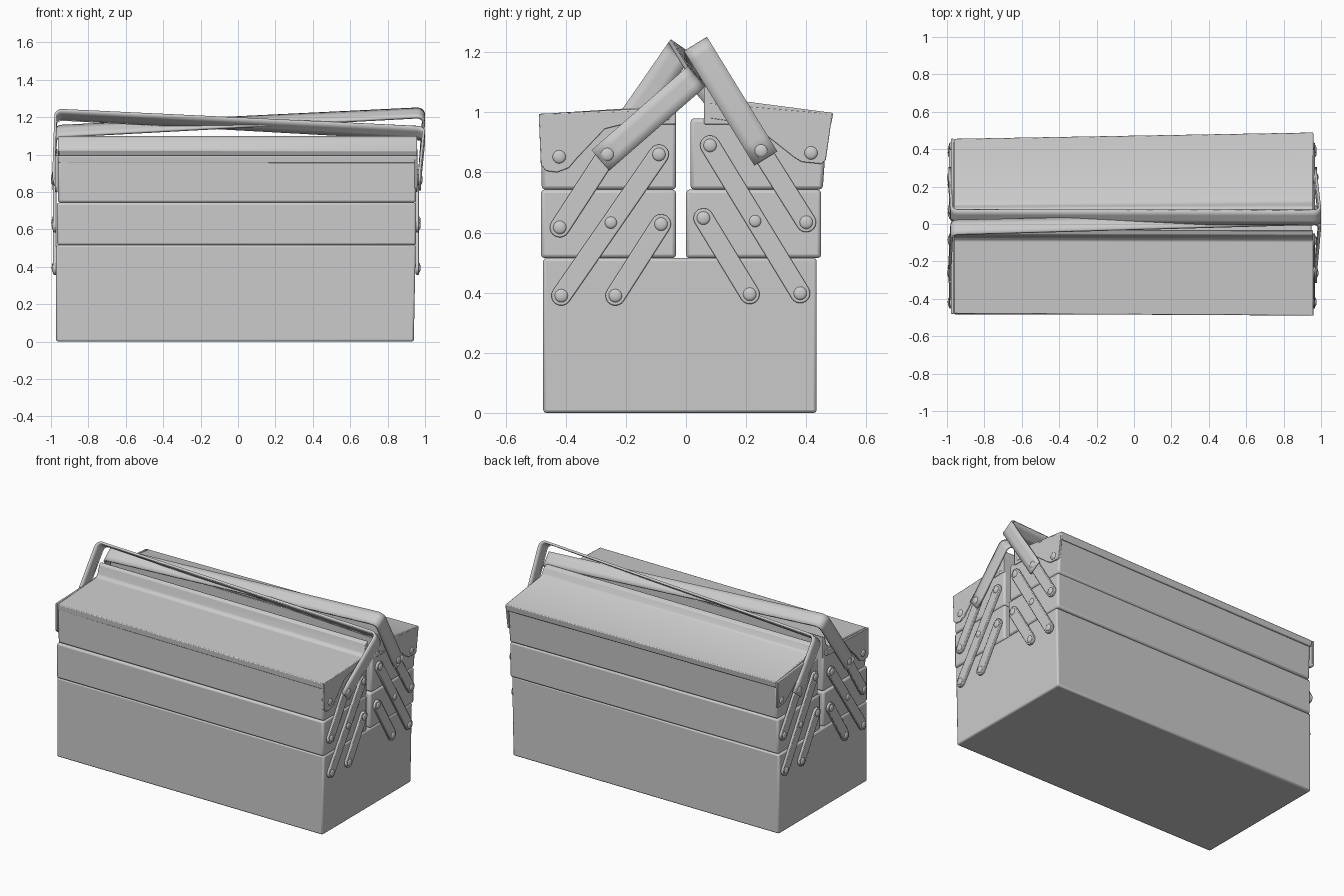
import bpy, bmesh, math
from mathutils import Vector

if "Cube" in bpy.data.objects:
    bpy.data.objects.remove(bpy.data.objects["Cube"])


def finish(ob, bevel):
    if bevel:
        m = ob.modifiers.new("soft_edges", 'BEVEL')
        m.width, m.segments, m.limit_method = bevel, 2, 'ANGLE'
    bpy.ops.object.select_all(action='DESELECT')
    ob.select_set(True)
    bpy.context.view_layer.objects.active = ob
    bpy.ops.object.shade_smooth_by_angle(angle=math.radians(35))


def make(name, bm, bevel=0):
    bmesh.ops.recalc_face_normals(bm, faces=bm.faces)
    me = bpy.data.meshes.new(name)
    bm.to_mesh(me)
    bm.free()
    ob = bpy.data.objects.new(name, me)
    bpy.context.collection.objects.link(ob)
    finish(ob, bevel)
    return ob


def loft(name, x0, x1, left, right=None, bevel=0.0):
    """Prism along x between two (y, z) outlines."""
    bm = bmesh.new()
    a = [bm.verts.new((x0, y, z)) for y, z in left]
    b = [bm.verts.new((x1, y, z)) for y, z in (right or left)]
    bm.faces.new(a)
    bm.faces.new(b[::-1])
    for i in range(len(a)):
        j = (i + 1) % len(a)
        bm.faces.new((a[i], b[i], b[j], a[j]))
    return make(name, bm, bevel)


def capsule(p, q, r, n=10):
    p, q = Vector(p), Vector(q)
    ang = math.atan2(q.y - p.y, q.x - p.x)
    pts = []
    for c, start in ((q, ang - math.pi / 2), (p, ang + math.pi / 2)):
        for i in range(n + 1):
            t = start + math.pi * i / n
            pts.append((c.x + r * math.cos(t), c.y + r * math.sin(t)))
    return pts


def rect(y0, y1, z0, z1, flare=0):
    # flare pushes the outer top edge away from the centre gap
    if y0 < -0.1:
        return [(y0, z0), (y1, z0), (y1, z1), (y0 - flare, z1)]
    return [(y0, z0), (y1, z0), (y1 + flare, z1), (y0, z1)]


# Base box, slightly flared at the right end
base = loft("base_box", -0.972, 0.95,
            [(-0.475, 0), (0.435, 0), (0.435, 0.515), (-0.475, 0.515)], bevel=0.01)
for v in base.data.vertices:
    if v.co.z < 0.1 and v.co.x > 0:
        v.co.x = 0.94

# Stacked trays on both sides of the gap
loft("front_middle_tray", -0.968, 0.952, rect(-0.483, -0.033, 0.515, 0.743), bevel=0.012)
loft("back_middle_tray", -0.968, 0.952, rect(0.0, 0.435, 0.515, 0.743),
     rect(0.0, 0.45, 0.515, 0.743), bevel=0.012)
loft("front_upper_tray", -0.962, 0.952, rect(-0.475, -0.033, 0.743, 0.98, 0.003),
     rect(-0.48, -0.033, 0.743, 0.98, 0.003), bevel=0.012)
loft("back_upper_tray", -0.962, 0.952, rect(0.015, 0.435, 0.743, 0.98, 0.008),
     rect(0.015, 0.455, 0.743, 0.98, 0.017), bevel=0.012)

# Lids: rim, gently sloping panel, stepped ridge by the gap
loft("front_lid", -0.962, 0.958,
     [(-0.478, 0.955), (-0.48, 0.995), (-0.09, 1.02), (-0.072, 1.035),
      (-0.055, 1.09), (-0.033, 1.10), (-0.033, 0.96)],
     [(-0.487, 0.955), (-0.49, 0.995), (-0.09, 1.015), (-0.075, 1.03),
      (-0.06, 1.09), (-0.033, 1.10), (-0.033, 0.96)], bevel=0.005)
loft("back_lid", -0.962, 0.958,
     [(0.452, 0.955), (0.456, 0.995), (0.115, 1.04), (0.1, 1.05),
      (0.085, 1.09), (0.06, 1.10), (0.06, 0.96)],
     [(0.482, 0.955), (0.49, 0.998), (0.13, 1.045), (0.115, 1.055),
      (0.095, 1.09), (0.06, 1.10), (0.06, 0.96)], bevel=0.005)

# Parts of both ends: (inner face x, outward direction, name)
FRONT_PIVOT, BACK_PIVOT = (-0.262, 0.86), (0.25, 0.872)
LINKS = [((-0.415, 0.39), (-0.09, 0.86)), ((-0.235, 0.39), (-0.083, 0.628)),
         ((-0.42, 0.617), FRONT_PIVOT), ((0.38, 0.398), (0.08, 0.89)),
         ((0.212, 0.395), (0.058, 0.648)), ((0.4, 0.634), BACK_PIVOT)]
RIVETS = [(-0.422, 0.852), (0.416, 0.865)]
MID_RIVETS = [(-0.25, 0.633), (0.23, 0.638)]
FLANGES = {"front": ([(-0.49, 0.995), (-0.483, 0.825), (-0.465, 0.805), (-0.43, 0.80),
                      (-0.39, 0.815), (-0.36, 0.85), (-0.27, 0.945), (-0.19, 0.965),
                      (-0.05, 0.975), (-0.05, 1.01)], -0.01),
           "back": ([(0.487, 0.995), (0.465, 0.84), (0.45, 0.828), (0.385, 0.835),
                     (0.36, 0.85), (0.24, 0.945), (0.18, 0.965), (0.08, 0.98),
                     (0.08, 1.03)], 0.03)}


def plate(name, face, s, d0, d1, outline, bevel=0.0):
    xs = sorted((face + s * d0, face + s * d1))
    loft(name, xs[0], xs[1], outline, bevel=bevel)


def rivet(name, x, s, p, r=0.022):
    bm = bmesh.new()
    bmesh.ops.create_uvsphere(bm, u_segments=16, v_segments=8, radius=1)
    for v in bm.verts:
        v.co = (x + s * 0.008 * v.co.z, p[0] + r * v.co.x, p[1] + r * v.co.y)
    make(name, bm)


for face, s, side in ((0.948, 1, "right"), (-0.968, -1, "left")):
    for which, (outline, shift) in FLANGES.items():
        if s < 0:    # the left end is slightly narrower
            lim = 0.456 if which == "back" else 0.48
            outline = [(max(-lim, min(lim, y)), z) for y, z in outline]
        plate(f"{which}_lid_flange_{side}", face, s, -0.004, 0.011, outline, 0.003)
    for i, (p, q) in enumerate(LINKS):
        plate(f"link_arm_{side}_{i}", face, s, 0.002, 0.02, capsule(p, q, 0.033), 0.004)
        rivet(f"link_rivet_{side}_{i}a", face + s * 0.02, s, p)
        rivet(f"link_rivet_{side}_{i}b", face + s * 0.02, s, q)
    for i, p in enumerate(MID_RIVETS):
        rivet(f"middle_rivet_{side}_{i}", face + s * 0.02, s, p, 0.02)
    for i, p in enumerate(RIVETS):
        rivet(f"lid_rivet_{side}_{i}", face + s * 0.011, s, p)


def handle(name, pivot, top_left, top_right, half=0.045):
    """Flat strap bent into a U; its grip twists from one end to the other."""
    piv = Vector(pivot)
    rows = []

    def end(top, foot_x, top_x, s):
        top = Vector(top)
        d = (top - piv).normalized()
        w = Vector((d.y, -d.x)) * half
        r, out = 0.035, []
        out.append((foot_x, piv - d * 0.03, w))
        out.append((foot_x, piv + d * 0.04, w))
        out.append((top_x, top - d * r, w))
        for i in range(1, 6):
            t = math.pi / 2 * i / 5
            out.append((top_x - s * r * (1 - math.cos(t)), top - d * r * (1 - math.sin(t)), w))
        return out

    L = end(top_left, -0.985, -0.975, -1)
    R = end(top_right, 0.972, 0.993, 1)
    a, b = L[-1], R[-1]
    rows = L + [(a[0] + (b[0] - a[0]) * k / 16, a[1].lerp(b[1], k / 16),
                 a[2].lerp(b[2], k / 16)) for k in range(1, 16)] + R[::-1]
    bm = bmesh.new()
    prev = None
    for x, c, w in rows:
        cur = [bm.verts.new((x, *(c + w * f))) for f in (-1, -0.33, 0.33, 1)]
        if prev:
            for k in range(3):
                bm.faces.new((prev[k], prev[k + 1], cur[k + 1], cur[k]))
        prev = cur
    ob = make(name, bm)
    m = ob.modifiers.new("strap_thickness", 'SOLIDIFY')
    m.thickness, m.offset = 0.014, 0
    for x, s in ((-0.991, -1), (0.978, 1)):
        rivet(name + "_pivot", x, s, pivot)


# Two crossing carrying handles
handle("front_handle", FRONT_PIVOT, (-0.018, 1.212), (0.03, 1.115))
handle("back_handle", BACK_PIVOT, (0.04, 1.125), (0.035, 1.222))
